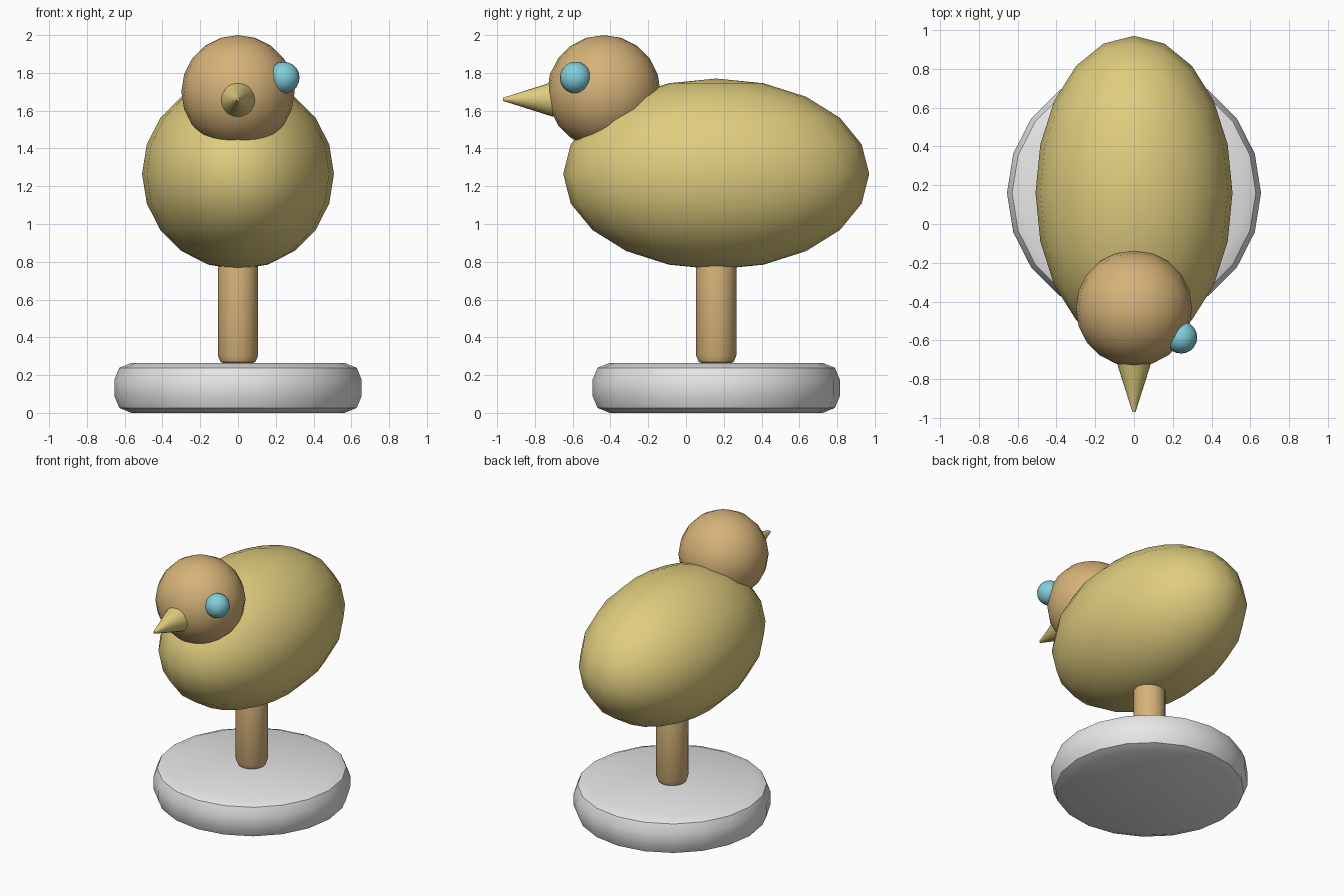
import bpy, math

cube = bpy.data.objects.get("Cube")
if cube:
    bpy.data.objects.remove(cube, do_unlink=True)


def material(name, rgb):
    m = bpy.data.materials.new(name)
    m.use_nodes = True
    color = (*rgb, 1)
    m.diffuse_color = color
    m.node_tree.nodes["Principled BSDF"].inputs["Base Color"].default_value = color
    return m


yellow = material("soft yellow", (0.74, 0.61, 0.21))
tan = material("warm tan", (0.67, 0.45, 0.19))
grey = material("light grey", (0.8, 0.8, 0.8))
blue = material("pale blue", (0.22, 0.62, 0.72))


def finish(name, mat, bevel=0):
    """Name, colour, bevel and smooth the active object."""
    ob = bpy.context.object
    ob.name = name
    ob.data.materials.append(mat)
    bpy.ops.object.transform_apply(location=False, rotation=True, scale=True)
    if bevel:
        mod = ob.modifiers.new("rounded rim", "BEVEL")
        mod.width = bevel
        mod.segments = 2
        mod.limit_method = "ANGLE"
        mod.angle_limit = math.radians(45)
        bpy.ops.object.modifier_apply(modifier=mod.name)
    bpy.ops.object.shade_smooth_by_angle(angle=math.radians(40))
    return ob


def ball(name, mat, center, radii):
    bpy.ops.mesh.primitive_uv_sphere_add(segments=20, ring_count=10, location=center)
    bpy.context.object.scale = radii
    return finish(name, mat)


def post(name, mat, radius, low, high, bevel):
    bpy.ops.mesh.primitive_cylinder_add(
        vertices=20, radius=radius, depth=high - low,
        location=(0, 0.16, (low + high) / 2))
    return finish(name, mat, bevel)


# Stand
post("base", grey, 0.655, 0, 0.265, 0.09)
post("leg", tan, 0.107, 0.255, 0.95, 0.05)

# Bird
ball("body", yellow, (0, 0.16, 1.265), (0.508, 0.81, 0.505))
ball("head", tan, (0, -0.435, 1.7), (0.3, 0.3, 0.3))
ball("left_eye", blue, (0.243, -0.585, 1.775), (0.083, 0.083, 0.084))

# Beak points forward from the face
back, tip = -0.705, -0.97
bpy.ops.mesh.primitive_cone_add(
    vertices=20, radius1=0.092, radius2=0.008, depth=back - tip,
    location=(0, (back + tip) / 2, 1.66), rotation=(math.pi / 2, 0, 0))
finish("beak", yellow)
